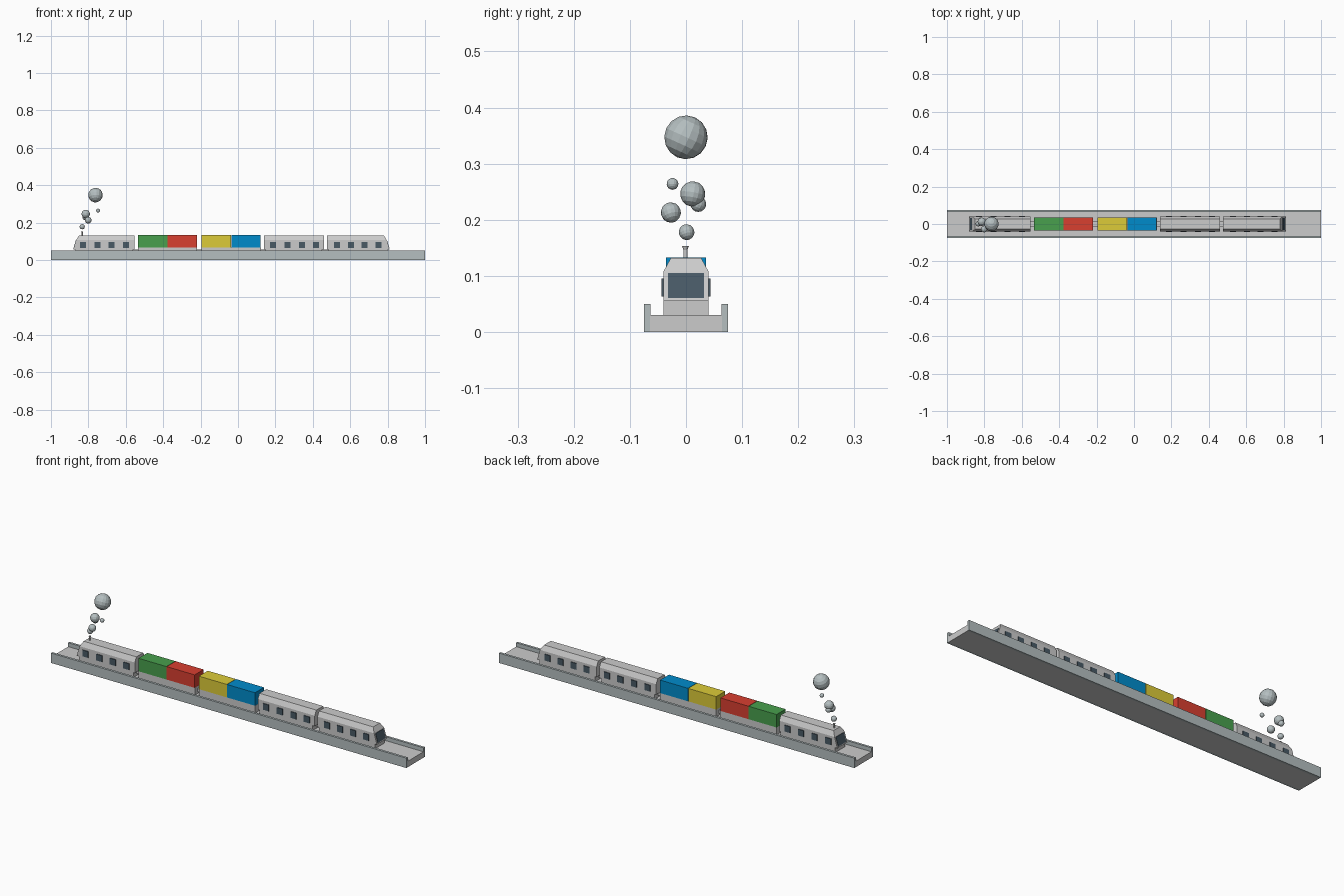
import bpy, bmesh, math, random
from mathutils import Vector

if "Cube" in bpy.data.objects:
    bpy.data.objects.remove(bpy.data.objects["Cube"])

random.seed(4)


def mat(name, rgb):
    m = bpy.data.materials.new(name)
    m.diffuse_color = (*rgb, 1)
    m.use_nodes = True
    m.node_tree.nodes["Principled BSDF"].inputs["Base Color"].default_value = m.diffuse_color
    return m


GREEN = mat("green", (0.065, 0.35, 0.075))
RED = mat("red", (0.69, 0.05, 0.03))
YELLOW = mat("yellow", (0.72, 0.60, 0.04))
BLUE = mat("blue", (0.0, 0.26, 0.60))
GLASS = mat("glass", (0.065, 0.10, 0.13))
STEEL = mat("steel", (0.46, 0.52, 0.53))


def make(name, bm, material=None):
    bmesh.ops.recalc_face_normals(bm, faces=bm.faces)
    me = bpy.data.meshes.new(name)
    bm.to_mesh(me)
    bm.free()
    ob = bpy.data.objects.new(name, me)
    bpy.context.collection.objects.link(ob)
    if material:
        me.materials.append(material)
    return ob


def box(name, x0, x1, y0, y1, z0, z1, material=None):
    bm = bmesh.new()
    bmesh.ops.create_cube(bm, size=1)
    for v in bm.verts:
        v.co = Vector(((x0 + x1) / 2 + v.co.x * (x1 - x0),
                       (y0 + y1) / 2 + v.co.y * (y1 - y0),
                       (z0 + z1) / 2 + v.co.z * (z1 - z0)))
    return make(name, bm, material)


# Half section of a carriage: (half width, height, nose setback)
SECTION = [(0.04, 0.055, 0.0), (0.04, 0.108, 0.016), (0.027, 0.132, 0.030)]


def carriage(name, tail, front, windows, nose=True):
    """Chamfered shell from the flat tail to a raked nose."""
    d = 1 if front > tail else -1
    bm = bmesh.new()
    rows = []
    for w, z, setback in SECTION:
        xf = front - d * setback * nose
        rows.append([bm.verts.new(p) for p in
                     ((tail, -w, z), (xf, -w, z), (xf, w, z), (tail, w, z))])
    for a, b in zip(rows, rows[1:]):
        for i in range(4):
            j = (i + 1) % 4
            bm.faces.new((a[i], a[j], b[j], b[i]))
    bm.faces.new(rows[0])
    bm.faces.new(rows[-1])
    make(name + "_body", bm)
    a, b = sorted((tail + d * 0.008, front - d * 0.012))
    box(name + "_chassis", a, b, -0.04, 0.04, 0.03, 0.055)
    # side windows on both sides
    for i, x in enumerate(windows):
        for s in (-1, 1):
            ya, yb = sorted((s * 0.036, s * 0.0435))
            box(f"{name}_window_{i}", x - 0.016, x + 0.016, ya, yb, 0.063, 0.095, GLASS)
    # raked windscreen lying on the nose
    if nose:
        def nx(z):
            return front - d * (z - 0.055) * 0.016 / 0.053
        bm = bmesh.new()
        ring = [(y, z) for y, z in ((-0.032, 0.061), (0.032, 0.061),
                                    (0.032, 0.105), (-0.032, 0.105))]
        f = bm.faces.new([bm.verts.new((nx(z) - d * 0.003, y, z)) for y, z in ring])
        r = bmesh.ops.extrude_face_region(bm, geom=[f])
        moved = [g for g in r["geom"] if isinstance(g, bmesh.types.BMVert)]
        bmesh.ops.translate(bm, verts=moved, vec=(d * 0.005, 0, 0))
        make(name + "_windscreen", bm, GLASS)


# Track: deck and panelled side walls
box("track_deck", -1, 1, -0.064, 0.064, 0, 0.03)
for i in range(10):
    x = -1 + 0.2 * i
    for s in (-1, 1):
        ya, yb = sorted((s * 0.063, s * 0.075))
        box(f"track_wall_{i}", x, x + 0.2, ya, yb, 0, 0.05, STEEL)

# Carriages
carriage("engine", -0.553, -0.88, [-0.83, -0.752, -0.676, -0.60])
carriage("middle_carriage", 0.14, 0.46, [0.187, 0.264, 0.341, 0.416], nose=False)
carriage("rear_carriage", 0.475, 0.81, [0.53, 0.603, 0.677, 0.75])

# Flat wagons and their containers
for start, colours in ((-0.535, (GREEN, RED)), (-0.195, (YELLOW, BLUE))):
    box("flat_wagon", start, start + 0.317, -0.036, 0.036, 0.03, 0.067)
    for i, c in enumerate(colours):
        x = start + i * 0.159
        box(c.name + "_container", x, x + 0.157, -0.036, 0.036, 0.067, 0.133, c)

# Couplings between the vehicles
for x in (-0.544, -0.206, 0.131, 0.4675):
    box("coupling", x - 0.025, x + 0.025, -0.014, 0.014, 0.04, 0.055)

# Chimney with flared rim
for name, r1, r2, z0, z1 in (("chimney", 0.0035, 0.0035, 0.128, 0.147),
                             ("chimney_rim", 0.0035, 0.006, 0.146, 0.153)):
    bpy.ops.mesh.primitive_cone_add(vertices=12, radius1=r1, radius2=r2, depth=z1 - z0,
                                    location=(-0.833, -0.001, (z0 + z1) / 2))
    bpy.context.object.name = name

# Smoke puffs: x, y, z, radius
for x, y, z, r in ((-0.833, 0.001, 0.178, 0.014), (-0.801, -0.027, 0.213, 0.018),
                   (-0.818, 0.022, 0.228, 0.014), (-0.814, 0.012, 0.246, 0.0225),
                   (-0.748, -0.024, 0.264, 0.0105), (-0.762, 0.0, 0.347, 0.039)):
    bpy.ops.mesh.primitive_uv_sphere_add(
        segments=16, ring_count=8, radius=r, location=(x, y, z),
        rotation=(random.uniform(-0.4, 0.4), random.uniform(-0.4, 0.4), random.uniform(0, math.pi)))
    bpy.context.object.name = "smoke_puff"
    bpy.context.object.data.materials.append(STEEL)
